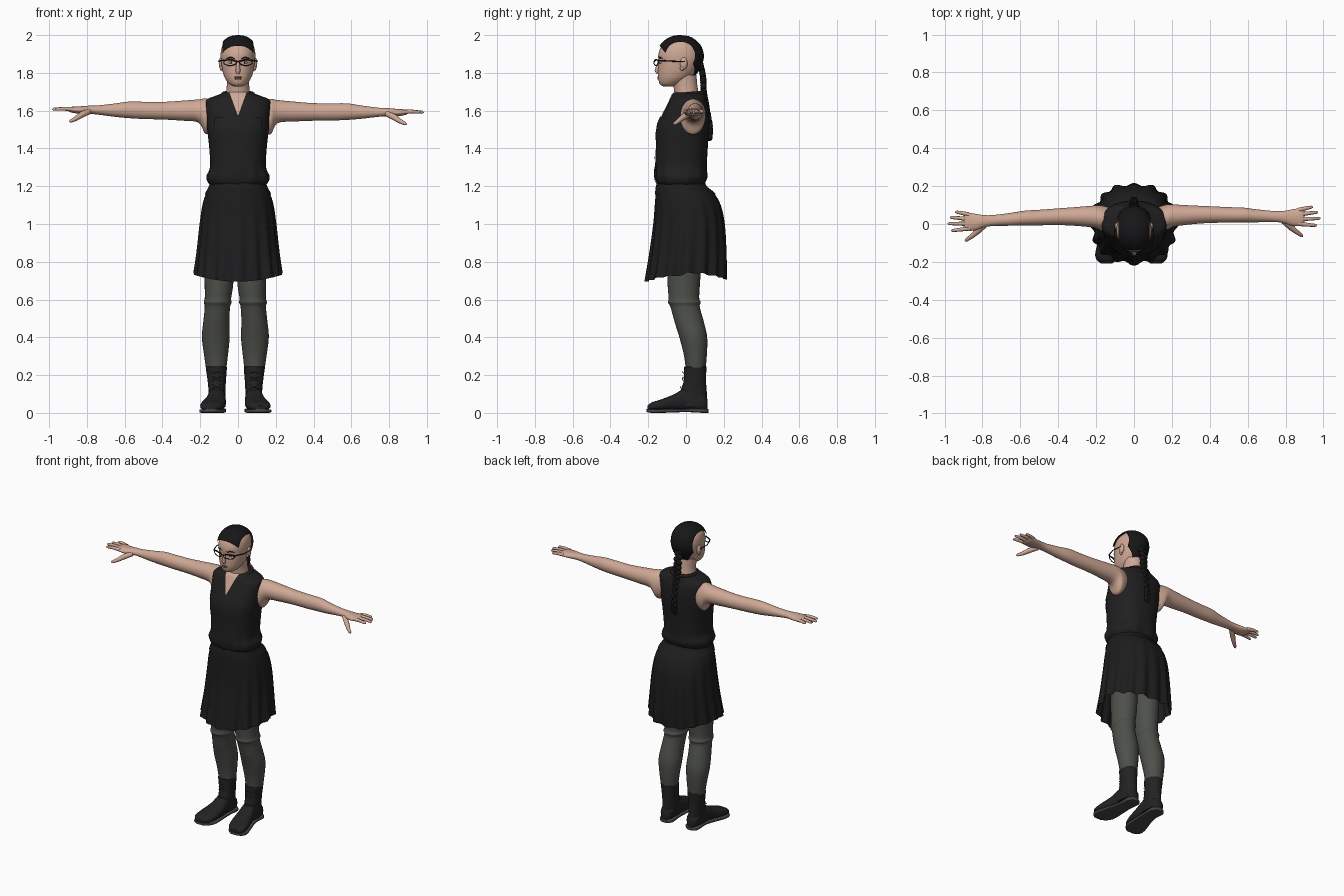
import bpy, bmesh, math
from mathutils import Vector, Matrix

if "Cube" in bpy.data.objects:
    bpy.data.objects.remove(bpy.data.objects["Cube"])


def material(name, r, g, b):
    m = bpy.data.materials.new(name)
    m.use_nodes = True
    m.diffuse_color = (r, g, b, 1)
    bsdf = m.node_tree.nodes["Principled BSDF"]
    bsdf.inputs["Base Color"].default_value = (r, g, b, 1)
    bsdf.inputs["Roughness"].default_value = 0.8
    return m


SKIN = material("skin", 0.62, 0.39, 0.30)
HAIR = material("black_hair", 0.008, 0.008, 0.009)
SHIRT = material("shirt_black", 0.014, 0.014, 0.015)
SKIRT = material("skirt_black", 0.012, 0.012, 0.013)
TIGHTS = material("grey_tights", 0.075, 0.08, 0.068)
BOOT = material("boot_leather", 0.016, 0.016, 0.017)
SOLE = material("sole_grey", 0.06, 0.06, 0.06)
LIPS = material("lips", 0.36, 0.14, 0.12)
EYE = material("eye_white", 0.6, 0.56, 0.52)
FRAME = material("dark_frame", 0.02, 0.018, 0.016)


def finish(name, bm, mat):
    bmesh.ops.recalc_face_normals(bm, faces=bm.faces)
    me = bpy.data.meshes.new(name)
    bm.to_mesh(me)
    bm.free()
    return add(name, me, mat)


def add(name, me, mat):
    me.materials.clear()
    me.materials.append(mat)
    ob = bpy.data.objects.new(name, me)
    bpy.context.scene.collection.objects.link(ob)
    bpy.ops.object.select_all(action='DESELECT')
    ob.select_set(True)
    bpy.context.view_layer.objects.active = ob
    bpy.ops.object.shade_smooth_by_angle(angle=math.radians(50))
    return ob


def spline(rows, sub):
    """Smooth curve through every row of numbers."""
    out = []
    for i in range(len(rows) - 1):
        p, q = rows[i], rows[i + 1]
        o, r = rows[max(i - 1, 0)], rows[min(i + 2, len(rows) - 1)]
        for k in range(sub):
            t = k / sub
            out.append([b + t * ((c - a) + t * (2 * a - 5 * b + 4 * c - d + t * (3 * (b - c) + d - a))) / 2
                        for a, b, c, d in zip(o, p, q, r)])
    return out + [rows[-1]]


def loft(name, mat, axis, rings, n=32, power=2, sub=5, caps=True, deform=None):
    """Rings are (position on axis, low and high of the other two axes)."""
    bm = bmesh.new()
    loops = []
    for t, a0, a1, b0, b1 in spline(rings, sub):
        loop = []
        for i in range(n):
            w = math.tau * i / n
            c, s = (math.copysign(abs(f) ** (2 / power), f) for f in (math.cos(w), math.sin(w)))
            a, b = (a0 + a1 + c * (a1 - a0)) / 2, (b0 + b1 + s * (b1 - b0)) / 2
            v = Vector({'x': (t, a, b), 'y': (a, t, b), 'z': (a, b, t)}[axis])
            loop.append(bm.verts.new(deform(v, w) if deform else v))
        loops.append(loop)
    for lo, hi in zip(loops, loops[1:]):
        for i in range(n):
            j = (i + 1) % n
            bm.faces.new((lo[i], lo[j], hi[j], hi[i]))
    if caps:
        bm.faces.new(loops[0])
        bm.faces.new(loops[-1])
    return finish(name, bm, mat)


def round_loft(name, mat, rows, **kw):
    """Vertical loft symmetric in x: rows are (z, half width, front y, back y)."""
    return loft(name, mat, 'z', [(z, -r, r, f, b) for z, r, f, b in rows], **kw)


def tube(name, mat, pts, radii, closed=False):
    cu = bpy.data.curves.new(name, 'CURVE')
    cu.dimensions = '3D'
    cu.bevel_depth = 1
    cu.bevel_resolution = 3
    cu.use_fill_caps = True
    sp = cu.splines.new('POLY')
    sp.points.add(len(pts) - 1)
    sp.use_cyclic_u = closed
    for i, (p, co) in enumerate(zip(sp.points, pts)):
        p.co = (*co, 1)
        p.radius = radii[i] if isinstance(radii, (list, tuple)) else radii
    tmp = bpy.data.objects.new(name + "_path", cu)
    bpy.context.scene.collection.objects.link(tmp)
    deps = bpy.context.evaluated_depsgraph_get()
    me = bpy.data.meshes.new_from_object(tmp.evaluated_get(deps))
    bpy.data.objects.remove(tmp)
    me.name = name
    return add(name, me, mat)


def blobs(name, mat, items):
    bm = bmesh.new()
    for loc, size in items:
        m = Matrix.Translation(loc) @ Matrix.Diagonal((*size, 1))
        bmesh.ops.create_uvsphere(bm, u_segments=16, v_segments=10, radius=1, matrix=m)
    return finish(name, bm, mat)


def patch(name, src, mat, planes, lift):
    """Piece of a surface kept on the positive side of each plane, lifted slightly."""
    bm = bmesh.new()
    bm.from_mesh(src.data)
    for co, no in planes:
        bmesh.ops.bisect_plane(bm, geom=bm.verts[:] + bm.edges[:] + bm.faces[:],
                               plane_co=co, plane_no=no, clear_inner=True)
    bm.normal_update()
    for v, no in [(v, v.normal.copy()) for v in bm.verts]:
        v.co += no * lift
    me = bpy.data.meshes.new(name)
    bm.to_mesh(me)
    bm.free()
    return add(name, me, mat)


def pair(ob, extra=Matrix()):
    """Mirror a left part to the right, then apply a shared pose to both."""
    me = ob.data.copy()
    me.transform(Matrix.Diagonal((-1, 1, 1, 1)))
    me.flip_normals()
    ob.data.transform(extra)
    me.transform(extra)
    twin = bpy.data.objects.new(ob.name.replace("left", "right"), me)
    bpy.context.scene.collection.objects.link(twin)


# Head and neck
head = round_loft("head", SKIN, [
    (1.728, .022, -.12, -.06), (1.74, .045, -.138, -.03), (1.77, .068, -.147, .02),
    (1.81, .082, -.148, .055), (1.86, .09, -.146, .08), (1.9, .092, -.146, .084),
    (1.94, .084, -.13, .07), (1.97, .062, -.1, .04), (1.985, .036, -.07, .01),
    (1.99, .006, -.04, -.03)], n=48, power=2.1)
round_loft("neck", SKIN, [(1.6, .09, -.08, .08), (1.66, .07, -.062, .075),
                          (1.72, .06, -.065, .062), (1.79, .06, -.08, .055)])
tube("nose", SKIN, [(0, -.142, 1.865), (0, -.149, 1.84), (0, -.154, 1.812), (0, -.147, 1.797)],
     [.006, .009, .013, .009])
blobs("lips", LIPS, [((0, -.146, 1.777), (.022, .006, .005)), ((0, -.145, 1.769), (.018, .006, .005))])
pair(blobs("left_ear", SKIN, [((.09, -.012, 1.85), (.012, .02, .032)), ((.087, -.02, 1.825), (.009, .012, .014))]))
pair(blobs("left_eye", EYE, [((.035, -.134, 1.855), (.015, .008, .007))]))
pair(blobs("left_pupil", FRAME, [((.035, -.14, 1.855), (.005, .004, .005))]))
pair(tube("left_eyebrow", HAIR, [(.017, -.143, 1.876), (.038, -.138, 1.882), (.06, -.125, 1.876)], [.003, .004, .002]))

# Glasses
pair(tube("left_lens_rim", FRAME, [(.042 + .034 * math.cos(a), -.158 + .012 * math.cos(a), 1.855 + .016 * math.sin(a))
                                   for a in [math.tau * i / 20 for i in range(20)]], .0025, True))
pair(tube("left_temple", FRAME, [(0, -.168, 1.86), (.045, -.16, 1.87), (.08, -.145, 1.866), (.104, -.08, 1.862), (.1, -.005, 1.86)],
          [.003, .004, .004, .003, .003]))

# Cropped hair strip with a braid down the back
patch("hair_strip", head, HAIR, [
    ((.073, 0, 0), (-1, 0, 0)), ((-.073, 0, 0), (1, 0, 0)), ((0, -.13, 1.937), (0, 1, .8)),
    ((.073, 0, 1.85), (-1, 0, .6)), ((-.073, 0, 1.85), (1, 0, .6))], .01)
path = spline([(.072, 1.86), (.09, 1.78), (.094, 1.7), (.108, 1.62), (.125, 1.52), (.124, 1.46)], 5)
blobs("braid", HAIR, [((.008 * (-1) ** i, y, z), (.024 - .0006 * i, .017, .021))
                      for i, (y, z) in enumerate(path)])

# Sleeveless shirt
def blouse(v, w):
    puff = math.exp(-((v.z - 1.26) / .05) ** 2)
    v.x *= 1 + .02 * puff * math.sin(9 * w)
    v.y *= 1 + .025 * puff * math.sin(11 * w + 1)
    return v


shirt = round_loft("shirt", SHIRT, [
    (1.2, .13, -.13, .08), (1.215, .155, -.153, .098), (1.25, .166, -.163, .113),
    (1.3, .148, -.163, .11), (1.4, .152, -.16, .115), (1.5, .163, -.157, .122),
    (1.57, .167, -.13, .122), (1.63, .172, -.1, .115), (1.66, .163, -.085, .105),
    (1.68, .115, -.075, .1), (1.695, .075, -.062, .09)], n=64, power=2.4, deform=blouse)
front = ((0, -.02, 0), (0, -1, 0))
patch("open_neckline", shirt, SKIN, [front, ((0, 0, 1.57), (-1, 0, .36)), ((0, 0, 1.57), (1, 0, .36))], .003)
patch("button_placket", shirt, SHIRT, [front, ((.012, 0, 0), (-1, 0, 0)), ((-.012, 0, 0), (1, 0, 0)),
                                       ((0, 0, 1.575), (0, 0, -1))], .004)
for word, low, lift in (("pocket", 1.45, .003), ("pocket_flap", 1.53, .007)):
    pair(patch("left_" + word, shirt, SHIRT, [front, ((.035, 0, 0), (1, 0, 0)), ((.12, 0, 0), (-1, 0, 0)),
                                              ((0, 0, low), (.12, 0, 1)), ((0, 0, 1.565), (0, 0, -1))], lift))
collar = [(.078 * math.sin(a), .014 - .08 * math.cos(a), 1.688 + .008 * math.cos(a + math.pi))
          for a in [.6 + i * .254 for i in range(21)]]
tube("collar", SHIRT, collar, .011)

# Pleated skirt
def pleat(v, w):
    f = min(max((1.17 - v.z) / .45, 0), 1)
    k = 1 + .045 * f * (math.cos(16 * w) + .3 * math.sin(7 * w))
    v.x, v.y = v.x * k, v.y * k
    v.z += f ** 5 * (.035 * (v.x / .23) ** 2 - .02 + (.012 if v.y > 0 else 0))
    return v


skirt = round_loft("skirt", SKIRT, [
    (1.25, .14, -.14, .09), (1.2, .15, -.155, .105), (1.16, .17, -.16, .15), (1.1, .187, -.164, .183),
    (1, .2, -.17, .203), (.85, .213, -.187, .21), (.715, .226, -.208, .21)],
    n=128, power=2.2, caps=False, deform=pleat)
patch("waistband", skirt, SKIRT, [((0, 0, 1.155), (0, 0, 1)), ((0, 0, 1.235), (0, 0, -1))], .004)

# Legs in tights
stance = Matrix.Translation((-.014, 0, 0))
pair(loft("left_leg", TIGHTS, 'z', [
    (.95, .005, .17, -.1, .09), (.7, .01, .163, -.098, .075), (.61, .022, .162, -.092, .07),
    (.585, .02, .167, -.095, .078), (.56, .028, .162, -.082, .073), (.48, .032, .17, -.06, .095),
    (.4, .03, .177, -.035, .112), (.3, .04, .165, -.01, .11), (.2, .052, .15, .002, .1)]), stance)

# Boots
pair(loft("left_boot_shaft", BOOT, 'z', [
    (.245, .047, .154, -.008, .107), (.235, .045, .156, -.01, .108), (.17, .05, .147, -.012, .106),
    (.11, .053, .142, -.03, .11), (.03, .053, .145, -.05, .113)]), stance)
pair(loft("left_boot_foot", BOOT, 'y', [
    (.114, .08, .118, .015, .07), (.09, .057, .138, .012, .1), (0, .053, .145, .012, .13),
    (-.06, .05, .16, .012, .1), (-.13, .055, .182, .012, .072), (-.18, .072, .184, .012, .056),
    (-.203, .1, .16, .015, .04)], power=2.5), stance)
pair(loft("left_sole", SOLE, 'y', [
    (.118, .075, .122, 0, .02), (.09, .05, .143, 0, .024), (.0, .052, .146, .004, .022),
    (-.13, .052, .186, 0, .02), (-.18, .07, .188, 0, .02), (-.208, .1, .162, .004, .02)], power=5), stance)
for i in range(7):
    z = .09 + .02 * i
    y = -.014 - max(0, .15 - z) * .6
    pair(tube("left_lace_%d" % i, SOLE, [(.078, y, z), (.1, y - .004, z + .008 * (-1) ** i), (.122, y, z)], .0025), stance)

# Arms and hands
pose = Matrix(((1, 0, 0, 0), (.014, 1, 0, 0), (-.008, 0, 1, 0), (0, 0, 0, 1)))
pair(loft("left_arm", SKIN, 'x', [
    (.12, -.01, .085, 1.5, 1.65), (.17, -.033, .1, 1.475, 1.663), (.21, -.017, .1, 1.535, 1.658),
    (.3, -.006, .094, 1.545, 1.65), (.4, 0, .088, 1.55, 1.643), (.5, 0, .082, 1.552, 1.643),
    (.58, 0, .078, 1.556, 1.643), (.65, 0, .068, 1.562, 1.633), (.74, 0, .058, 1.573, 1.622),
    (.79, -.006, .058, 1.577, 1.62), (.84, -.022, .066, 1.577, 1.616), (.885, -.022, .072, 1.584, 1.613),
    (.9, -.012, .062, 1.592, 1.606)]), pose)
for word, y, spread, tip in (("little", .062, .014, .945), ("ring", .038, .01, .972),
                             ("middle", .013, .003, .984), ("index", -.011, -.01, .966)):
    pair(tube("left_%s_finger" % word, SKIN, [(.87, y, 1.6), ((.87 + tip) / 2, y + spread * .6, 1.603),
                                              (tip - .008, y + spread, 1.6), (tip, y + spread, 1.598)],
              [.012, .01, .008, .003]), pose)
pair(tube("left_thumb", SKIN, [(.79, .005, 1.59), (.83, -.03, 1.57), (.86, -.055, 1.55), (.885, -.073, 1.538), (.892, -.078, 1.535)],
          [.016, .016, .012, .009, .003]), pose)
